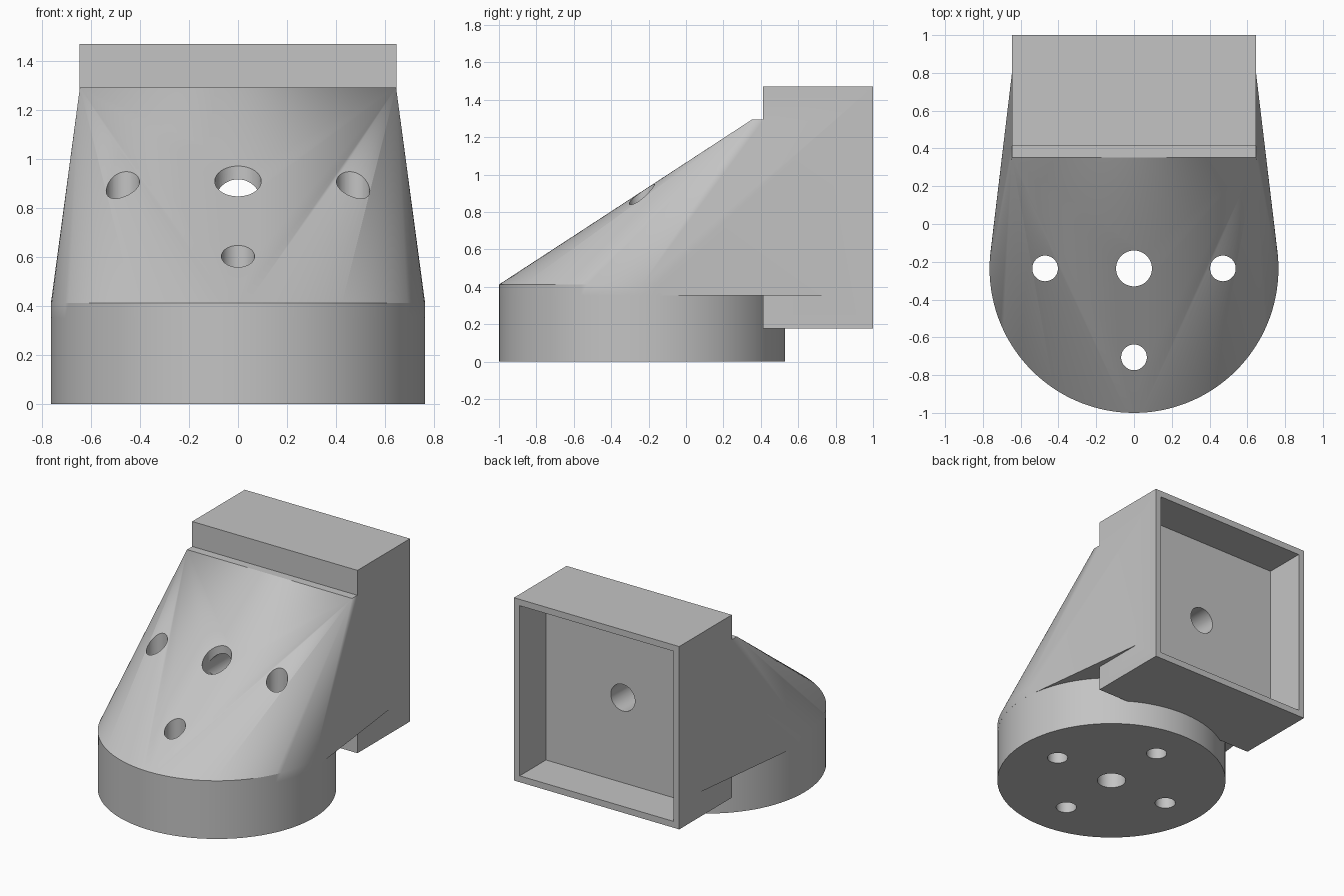
import bpy
import bmesh
import math
from mathutils import Matrix, Vector

if "Cube" in bpy.data.objects:
    bpy.data.objects.remove(bpy.data.objects["Cube"], do_unlink=True)

U = 2 / 34            # design unit
DISC_Y = -4 * U       # centre of the round base
DISC_R = 13 * U
HALF = 11 * U         # half width of the square socket
MID_Z = 14 * U        # height of the socket centre

grey = bpy.data.materials.new("light grey")
grey.use_nodes = True
colour = (0.55, 0.55, 0.55, 1)
grey.diffuse_color = colour
grey.node_tree.nodes["Principled BSDF"].inputs["Base Color"].default_value = colour


def finish(name, bm):
    bmesh.ops.recalc_face_normals(bm, faces=bm.faces[:])
    mesh = bpy.data.meshes.new(name)
    bm.to_mesh(mesh)
    bm.free()
    mesh.materials.append(grey)
    obj = bpy.data.objects.new(name, mesh)
    bpy.context.collection.objects.link(obj)
    return obj


def add_box(bm, low, high):
    low, high = Vector(low), Vector(high)
    matrix = Matrix.Translation((low + high) / 2) @ Matrix.Diagonal((*(high - low), 1))
    bmesh.ops.create_cube(bm, size=1, matrix=matrix)


def add_cylinder(bm, radius, start, end, segments):
    start, end = Vector(start), Vector(end)
    axis = end - start
    turn = axis.to_track_quat('Z', 'Y').to_matrix().to_4x4()
    bmesh.ops.create_cone(bm, cap_ends=True, segments=segments, radius1=radius,
                          radius2=radius, depth=axis.length,
                          matrix=Matrix.Translation((start + end) / 2) @ turn)


def box(name, low, high):
    bm = bmesh.new()
    add_box(bm, low, high)
    return finish(name, bm)


def cylinder(name, radius, start, end, segments=48):
    bm = bmesh.new()
    add_cylinder(bm, radius, start, end, segments)
    return finish(name, bm)


def combine(target, other, operation):
    other.hide_render = True
    mod = target.modifiers.new(operation.title(), 'BOOLEAN')
    mod.operation = operation
    mod.solver = 'EXACT'
    mod.object = other
    bpy.context.view_layer.objects.active = target
    bpy.ops.object.modifier_apply(modifier=mod.name)
    bpy.data.objects.remove(other, do_unlink=True)


# Tapered neck: hull of a thin disc and an upright block
bm = bmesh.new()
add_cylinder(bm, DISC_R, (0, DISC_Y, 6 * U), (0, DISC_Y, 7 * U), 128)
add_box(bm, (-HALF + 0.001, 6 * U, 6 * U), (HALF - 0.001, 0.8, 22 * U))
hull = bmesh.ops.convex_hull(bm, input=bm.verts[:])
spare = set(hull["geom_interior"]) | set(hull["geom_unused"])
bmesh.ops.delete(bm, geom=[v for v in spare if isinstance(v, bmesh.types.BMVert)],
                 context='VERTS')
# Drop any original faces left inside the hull
keep = {f for f in hull["geom"] if isinstance(f, bmesh.types.BMFace) and f.is_valid}
bmesh.ops.delete(bm, geom=[f for f in bm.faces if f not in keep], context='FACES')
bmesh.ops.dissolve_limit(bm, angle_limit=0.001, verts=bm.verts[:], edges=bm.edges[:])
body = finish("angled_bracket", bm)

# Round base and square socket
combine(body, cylinder("round_base", DISC_R - 0.0005, (0, DISC_Y, 0),
                       (0, DISC_Y, 6.5 * U), 128), 'UNION')
combine(body, box("square_socket", (-HALF, 7 * U, 3 * U), (HALF, 1, 25 * U)), 'UNION')

# Pocket in the back of the socket
inner = HALF - 0.045
combine(body, box("pocket_cutter", (-inner, 12 * U, MID_Z - inner),
                  (inner, 1.2, MID_Z + inner)), 'DIFFERENCE')

# Central passage: up through the base and out through the back
combine(body, cylinder("centre_hole_cutter", 0.095, (0, DISC_Y, -0.2),
                       (0, DISC_Y, 1.1)), 'DIFFERENCE')
combine(body, cylinder("cable_hole_cutter", 0.0945, (0, DISC_Y, MID_Z),
                       (0, 0.9, MID_Z)), 'DIFFERENCE')

# Four screw holes around it
for i in range(4):
    angle = i * math.pi / 2
    x, y = 8 * U * math.cos(angle), DISC_Y + 8 * U * math.sin(angle)
    combine(body, cylinder("screw_hole_cutter", 0.068, (x, y, -0.2), (x, y, 1.1)),
            'DIFFERENCE')

bpy.ops.object.select_all(action='DESELECT')
body.select_set(True)
bpy.context.view_layer.objects.active = body
bpy.ops.object.shade_smooth_by_angle(angle=math.radians(25))
